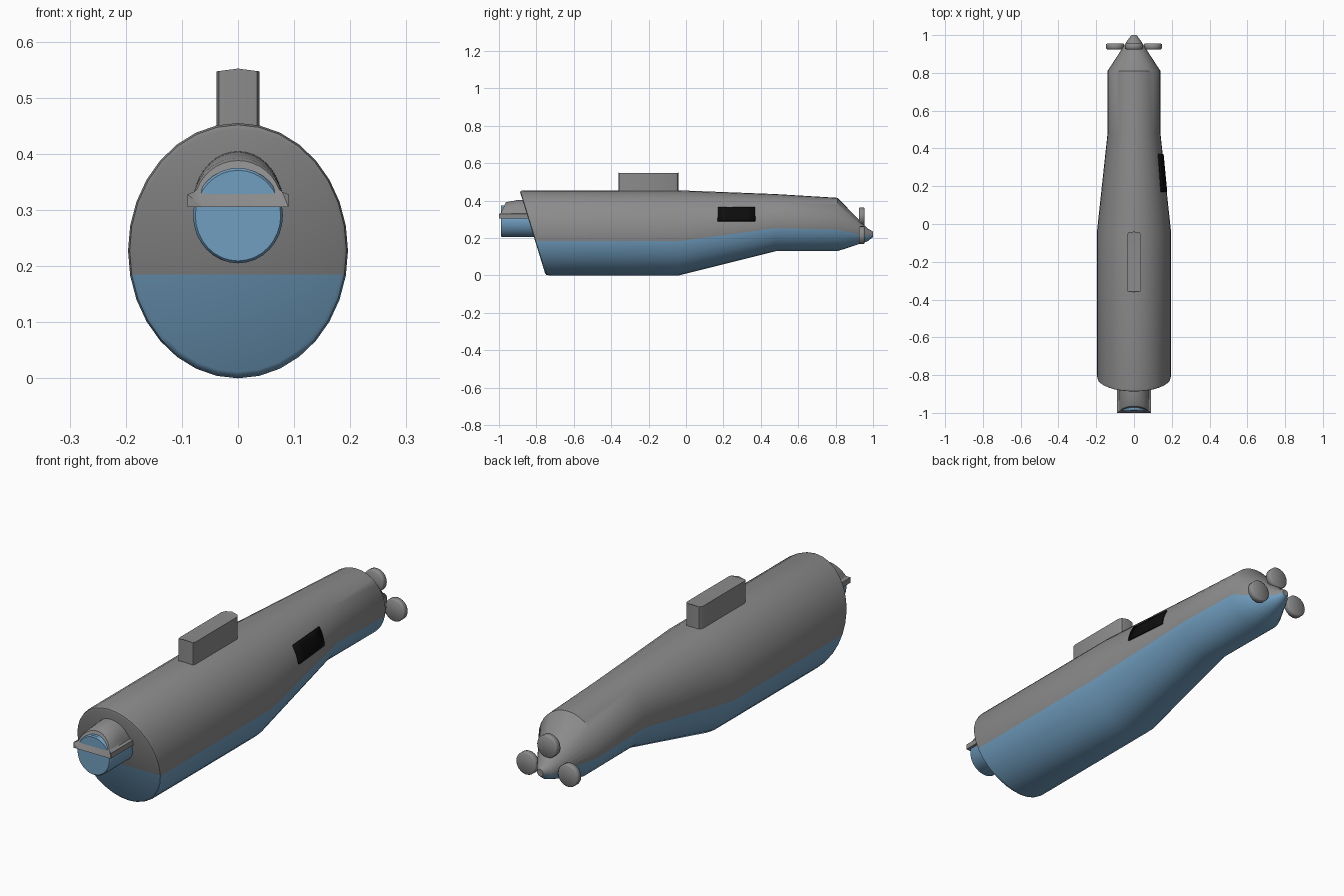
import bpy, bmesh, math
from math import sin, cos, pi

if "Cube" in bpy.data.objects:
    bpy.data.objects.remove(bpy.data.objects["Cube"])


def mat(name, rgb):
    m = bpy.data.materials.new(name)
    m.diffuse_color = (*rgb, 1)
    m.use_nodes = True
    m.node_tree.nodes["Principled BSDF"].inputs["Base Color"].default_value = m.diffuse_color
    return m


GREY = mat("grey", (0.26, 0.26, 0.26))
BLUE = mat("blue", (0.165, 0.345, 0.53))
BLACK = mat("black", (0.004, 0.004, 0.004))


def finish(bm, name, mats, angle=40):
    bmesh.ops.recalc_face_normals(bm, faces=bm.faces[:])
    me = bpy.data.meshes.new(name)
    bm.to_mesh(me)
    bm.free()
    for m in mats:
        me.materials.append(m)
    ob = bpy.data.objects.new(name, me)
    bpy.context.collection.objects.link(ob)
    bpy.ops.object.select_all(action='DESELECT')
    ob.select_set(True)
    bpy.context.view_layer.objects.active = ob
    bpy.ops.object.shade_smooth_by_angle(angle=math.radians(angle))
    return ob


def bridge(bm, a, b, closed=True):
    n = len(a)
    return [bm.faces.new((a[i], a[(i + 1) % n], b[(i + 1) % n], b[i]))
            for i in range(n if closed else n - 1)]


# Hull: elliptical sections (y, bottom, top, half width)
SECTIONS = [(-0.75, 0, 0.455, 0.196), (-0.04, 0, 0.455, 0.196),
            (0.48, 0.13, 0.435, 0.14), (0.81, 0.13, 0.415, 0.14),
            (0.97, 0.182, 0.252, 0.036), (1.0, 0.205, 0.235, 0.014)]
N = 32
ANG = [2 * pi * i / N + pi / 2 for i in range(N)]


def slant(z):
    return -0.75 - 0.14 * z / 0.455


bm = bmesh.new()
rings = []
for k, off in ((0.95, 0.0), (0.985, 0.004), (1.0, 0.018)):   # rounded slanted rim
    ring = []
    for a in ANG:
        z = 0.2275 + 0.2275 * k * sin(a)
        ring.append(bm.verts.new((0.196 * k * cos(a), slant(z) + off, z)))
    rings.append(ring)
for y, lo, hi, rx in SECTIONS[1:]:
    rings.append([bm.verts.new((rx * cos(a), y, (lo + hi) / 2 + (hi - lo) / 2 * sin(a)))
                  for a in ANG])
for a, b in zip(rings, rings[1:]):
    for i, f in enumerate(bridge(bm, a, b)):
        f.material_index = int(sin(ANG[i] + pi / N) < -0.195)
bm.faces.new(rings[-1])
# Front cap in horizontal strips, so the paint line crosses it
r = rings[0]
for i in range(N // 2):
    vs = [r[i], r[i + 1], r[(N - i - 1) % N], r[(N - i) % N]]
    f = bm.faces.new(list(dict.fromkeys(vs)))
    f.material_index = int(sin(ANG[i] + pi / N) < -0.195)
finish(bm, "hull", [GREY, BLUE])


def hull_x(y, z):
    for s, t in zip(SECTIONS, SECTIONS[1:]):
        if s[0] <= y <= t[0]:
            u = (y - s[0]) / (t[0] - s[0])
            _, lo, hi, rx = [p + (q - p) * u for p, q in zip(s, t)]
            return rx * math.sqrt(1 - ((2 * z - lo - hi) / (hi - lo)) ** 2)


# Dark side panel following the hull on the right side
bm = bmesh.new()
rows = [[bm.verts.new((hull_x(0.17 + 0.05 * j, 0.29 + 0.015 * i) + 0.003,
                       0.17 + 0.05 * j, 0.29 + 0.015 * i)) for j in range(5)]
        for i in range(6)]
for a, b in zip(rows, rows[1:]):
    bridge(bm, a, b, False)
panel = finish(bm, "side_panel", [BLACK])
sol = panel.modifiers.new("thick", 'SOLIDIFY')
sol.thickness = 0.006
sol.offset = 0

# Tower: long box with chamfered ends and a slightly crowned top
bm = bmesh.new()
half = [(0.0, -0.362), (0.034, -0.358), (0.038, -0.345),
        (0.038, -0.06), (0.03, -0.045), (0.0, -0.04)]
outline = half + [(-x, y) for x, y in half[-2:0:-1]]
low = [bm.verts.new((x, y, 0.40)) for x, y in outline]
top = [bm.verts.new((x, y, 0.552 - 0.005 * abs(x) / 0.038)) for x, y in outline]
bridge(bm, low, top)
n = len(top)
for i in range(n // 2):
    vs = [top[i], top[i + 1], top[n - i - 1], top[(n - i) % n]]
    bm.faces.new(list(dict.fromkeys(vs)))
finish(bm, "tower", [GREY])

# Front snout: elliptical plug
bm = bmesh.new()
snout = []
for y, k in ((-0.99, 0.95), (-0.985, 1), (-0.76, 1)):
    snout.append([bm.verts.new((0.08 * k * cos(a), y, 0.29 + 0.085 * k * sin(a))) for a in ANG])
for a, b in zip(snout, snout[1:]):
    bridge(bm, a, b)
bm.faces.new(snout[0])
bm.faces.new(snout[-1])
finish(bm, "snout", [BLUE])

# Hood arched over the snout, with side flanges
bm = bmesh.new()
M = 18
hood = []
for y0, sweep, h, lip in ((-1.0, 0.035, 0.078, 0.0), (-0.99, 0.035, 0.083, 0.003),
                          (-0.9, 0.0, 0.093, 0.002), (-0.78, 0.0, 0.1, 0.002)):
    prof = [(0.09, 0.305, 0), (0.09, 0.328, 0), (0.079, 0.332, 0.25)]
    for i in range(1, M):
        t = pi * i / M
        if 0.3 < sin(t):
            prof.append(((0.078 + lip) * cos(t), 0.31 + h * sin(t), sin(t)))
    prof += [(-0.079, 0.332, 0.25), (-0.09, 0.328, 0), (-0.09, 0.305, 0)]
    for i in range(M, -1, -1):
        t = pi * i / M
        prof.append((0.063 * cos(t), 0.305 + (h - 0.016) * sin(t), sin(t)))
    hood.append([bm.verts.new((x, y0 + sweep * s, z)) for x, z, s in prof])
for a, b in zip(hood, hood[1:]):
    bridge(bm, a, b)
# End faces joining the outer and inner curves
for ring in (hood[0], hood[-1]):
    f = bm.faces.new(ring)
    bmesh.ops.triangulate(bm, faces=[f])
finish(bm, "snout_hood", [GREY])

# Propeller: three round blades around the tail
for i, (x, z) in enumerate(((0, 0.315), (0.1, 0.215), (-0.1, 0.215))):
    bm = bmesh.new()
    loops = []
    for y, rad in ((0.925, 0.043), (0.929, 0.048), (0.951, 0.048), (0.955, 0.043)):
        loops.append([bm.verts.new((x + rad * cos(2 * pi * j / 24), y,
                                    z + rad * sin(2 * pi * j / 24))) for j in range(24)])
    for a, b in zip(loops, loops[1:]):
        bridge(bm, a, b)
    bm.faces.new(loops[0])
    bm.faces.new(loops[-1])
    finish(bm, f"propeller_blade_{i + 1}", [GREY], 60)
